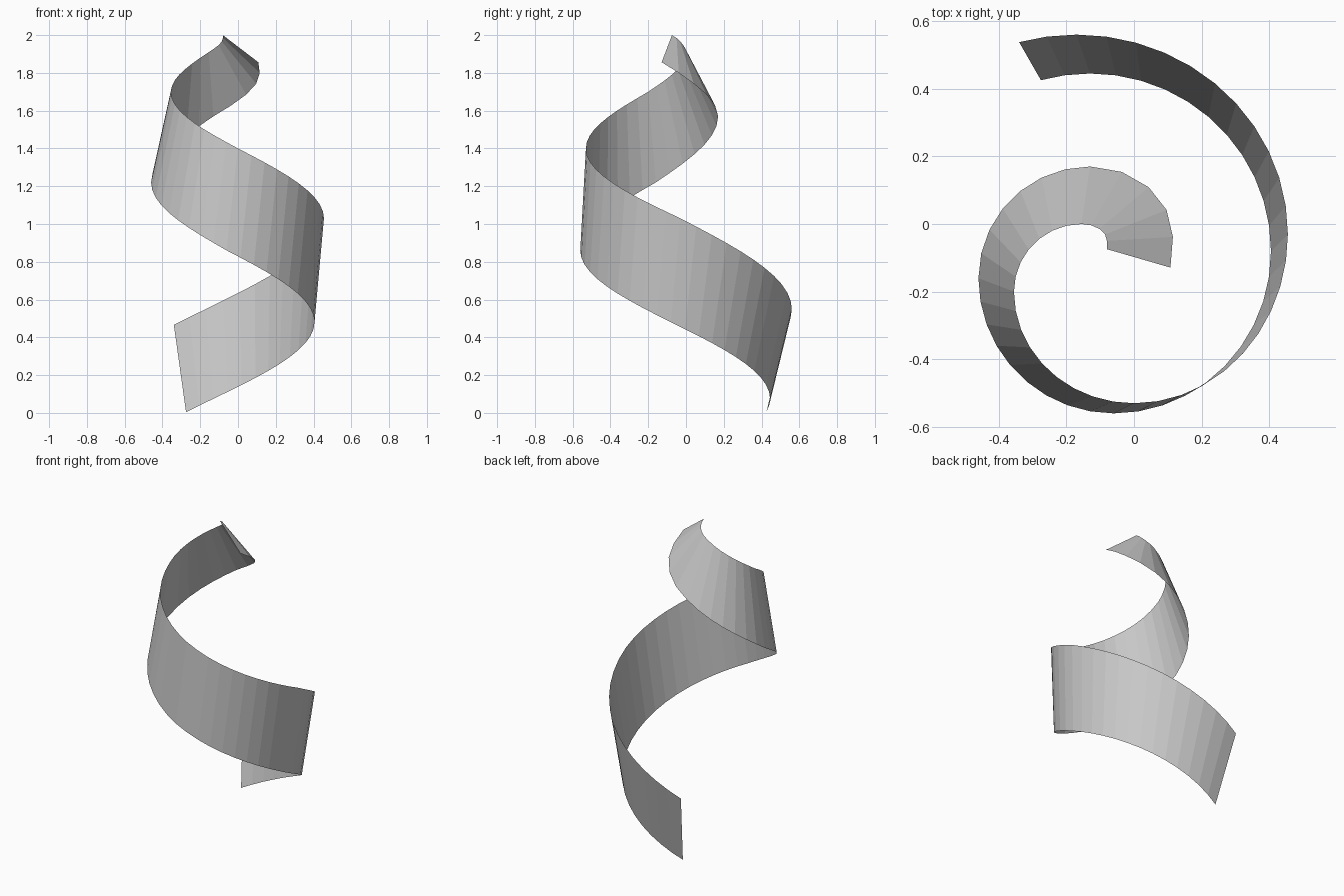
import bpy
import math

cube = bpy.data.objects.get("Cube")
if cube:
    bpy.data.objects.remove(cube, do_unlink=True)

# Quarter-turn points of both ribbon edges; they alternate between y and x extremes
LOWER = [(-.13, .445, .075), (.405, -.08, .48), (-.06, -.56, .86), (-.46, -.16, 1.22),
         (-.13, .17, 1.57), (.115, -.038, 1.80), (.015, -.28, 2.03)]
UPPER = [(-.17, .56, .55), (.455, -.03, 1.03), (0, -.53, 1.40), (-.355, -.20, 1.70),
         (-.155, 0, 1.91), (-.08, -.05, 1.985), (-.08, -.115, 2.045)]
STEPS = [11, 10, 9, 7, 4]      # facets per quarter turn, fewer toward the tight top


def edge_point(points, turn):
    """Point on a chain of quarter ellipses, turn counted in quarter turns."""
    i = min(max(math.floor(turn), 0), len(points) - 2)
    f = turn - i
    a = f * math.pi / 2
    blend = [math.sin(a), 1 - math.cos(a)]
    if i % 2:
        blend.reverse()
    blend.append(f)
    return [p + (q - p) * b for p, q, b in zip(points[i], points[i + 1], blend)]


# Ribbon stations, with short overhangs at both ends
turns = [-.175, -.09]
for quarter, count in enumerate(STEPS):
    turns += [quarter + k / count for k in range(count)]
turns += [len(STEPS), len(STEPS) + .245]

verts = []
for t in turns:
    verts += [edge_point(LOWER, t), edge_point(UPPER, t)]
faces = [(2 * k, 2 * k + 1, 2 * k + 3, 2 * k + 2) for k in range(len(turns) - 1)]

# Single-sheet spiral ribbon
mesh = bpy.data.meshes.new("spiral_ribbon")
mesh.from_pydata(verts, [], faces)
mesh.update()
ribbon = bpy.data.objects.new("spiral_ribbon", mesh)
bpy.context.collection.objects.link(ribbon)

# Plain grey
grey = bpy.data.materials.new("light_grey")
grey.use_nodes = True
colour = (.58, .58, .58, 1)
grey.diffuse_color = colour
grey.node_tree.nodes["Principled BSDF"].inputs["Base Color"].default_value = colour
mesh.materials.append(grey)
